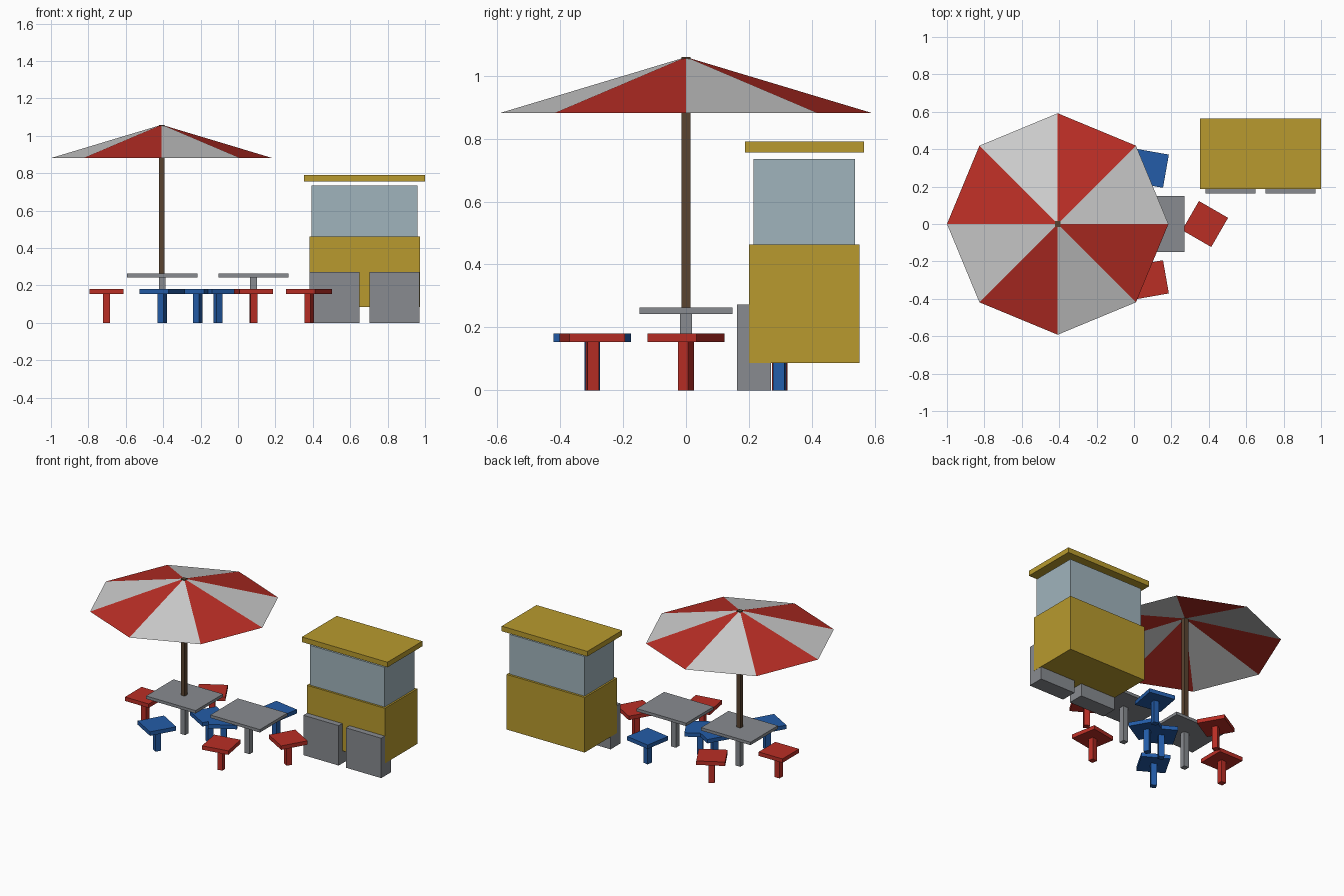
import bpy, bmesh, math
from mathutils import Matrix, Vector

if "Cube" in bpy.data.objects:
    bpy.data.objects.remove(bpy.data.objects["Cube"])


def mat(name, rgb):
    lin = [(c / 255 / 12.92) if c < 11 else ((c / 255 + 0.055) / 1.055) ** 2.4 for c in rgb]
    m = bpy.data.materials.new(name)
    m.diffuse_color = (*lin, 1)
    m.use_nodes = True
    m.node_tree.nodes["Principled BSDF"].inputs["Base Color"].default_value = m.diffuse_color
    return m


RED = mat("red", (186, 46, 37))
BLUE = mat("blue", (35, 92, 168))
WHITE = mat("canvas white", (205, 205, 205))
YELLOW = mat("mustard yellow", (184, 154, 46))
GLASS = mat("pale glass", (160, 180, 188))
GREY = mat("grey", (136, 139, 144))
BROWN = mat("brown", (90, 68, 48))


def finish(name, bm, mats):
    me = bpy.data.meshes.new(name)
    bm.to_mesh(me)
    bm.free()
    for m in mats:
        me.materials.append(m)
    ob = bpy.data.objects.new(name, me)
    bpy.context.collection.objects.link(ob)
    return ob


def add_box(bm, lo, hi, xf=Matrix()):
    lo, hi = Vector(lo), Vector(hi)
    size = Matrix.Diagonal((*(hi - lo), 1))
    bmesh.ops.create_cube(bm, size=1, matrix=xf @ Matrix.Translation((lo + hi) / 2) @ size)


def box(name, lo, hi, m):
    bm = bmesh.new()
    add_box(bm, lo, hi)
    return finish(name, bm, [m])


def pedestal(name, x, y, angle, top, z0, z1, m):
    """Flat slab on a square post, used by tables and stools."""
    bm = bmesh.new()
    xf = Matrix.Translation((x, y, 0)) @ Matrix.Rotation(math.radians(angle), 4, 'Z')
    w, d, leg = top[0] / 2, top[1] / 2, 0.0185
    add_box(bm, (-w, -d, z0), (w, d, z1), xf)
    add_box(bm, (-leg, -leg, 0), (leg, leg, z0), xf)
    return finish(name, bm, [m])


# Tables, each with four stools: (side, dx, dy, turn, colour)
R = 0.298
sets = {
    "parasol": (-0.405, [("left", -R, 0, 0, RED), ("right", R, 0, 30, BLUE),
                         ("front", 0, -R, -30, BLUE), ("back", 0, R, 30, RED)]),
    "open": (0.082, [("left", -R, 0, -30, BLUE), ("right", R, 0, -30, RED),
                     ("front", 0, -R, 10, RED), ("back", 0, R, -10, BLUE)]),
}
for label, (cx, stools) in sets.items():
    pedestal(label + "_table", cx, 0, 0, (0.375, 0.297), 0.243, 0.263, GREY)
    for side, dx, dy, turn, m in stools:
        pedestal(f"{label}_table_{side}_stool", cx + dx, dy, turn, (0.18, 0.18), 0.153, 0.18, m)

# Parasol pole
PX = -0.408
box("parasol_pole", (PX - 0.015, -0.015, 0.255), (PX + 0.015, 0.015, 1.059), BROWN)

# Parasol canopy: eight panels in alternating colours
bm = bmesh.new()
apex = bm.verts.new((PX, 0, 1.059))
rim = [bm.verts.new((PX + 0.592 * math.cos(i * math.pi / 4),
                     0.592 * math.sin(i * math.pi / 4), 0.881)) for i in range(8)]
for i in range(8):
    f = bm.faces.new((apex, rim[i], rim[(i + 1) % 8]))
    f.material_index = i % 2
finish("parasol_canopy", bm, [WHITE, RED])

# Kiosk: body, glazed upper part, roof slab
box("kiosk_body", (0.381, 0.201, 0.086), (0.972, 0.552, 0.463), YELLOW)
box("kiosk_glazing", (0.393, 0.215, 0.463), (0.96, 0.537, 0.735), GLASS)
box("kiosk_roof", (0.352, 0.188, 0.756), (1.0, 0.565, 0.791), YELLOW)

# Two bins standing at the kiosk front
for side, x0, x1 in (("left", 0.382, 0.649), ("right", 0.704, 0.971)):
    box(side + "_bin", (x0, 0.162, 0), (x1, 0.27, 0.273), GREY)
